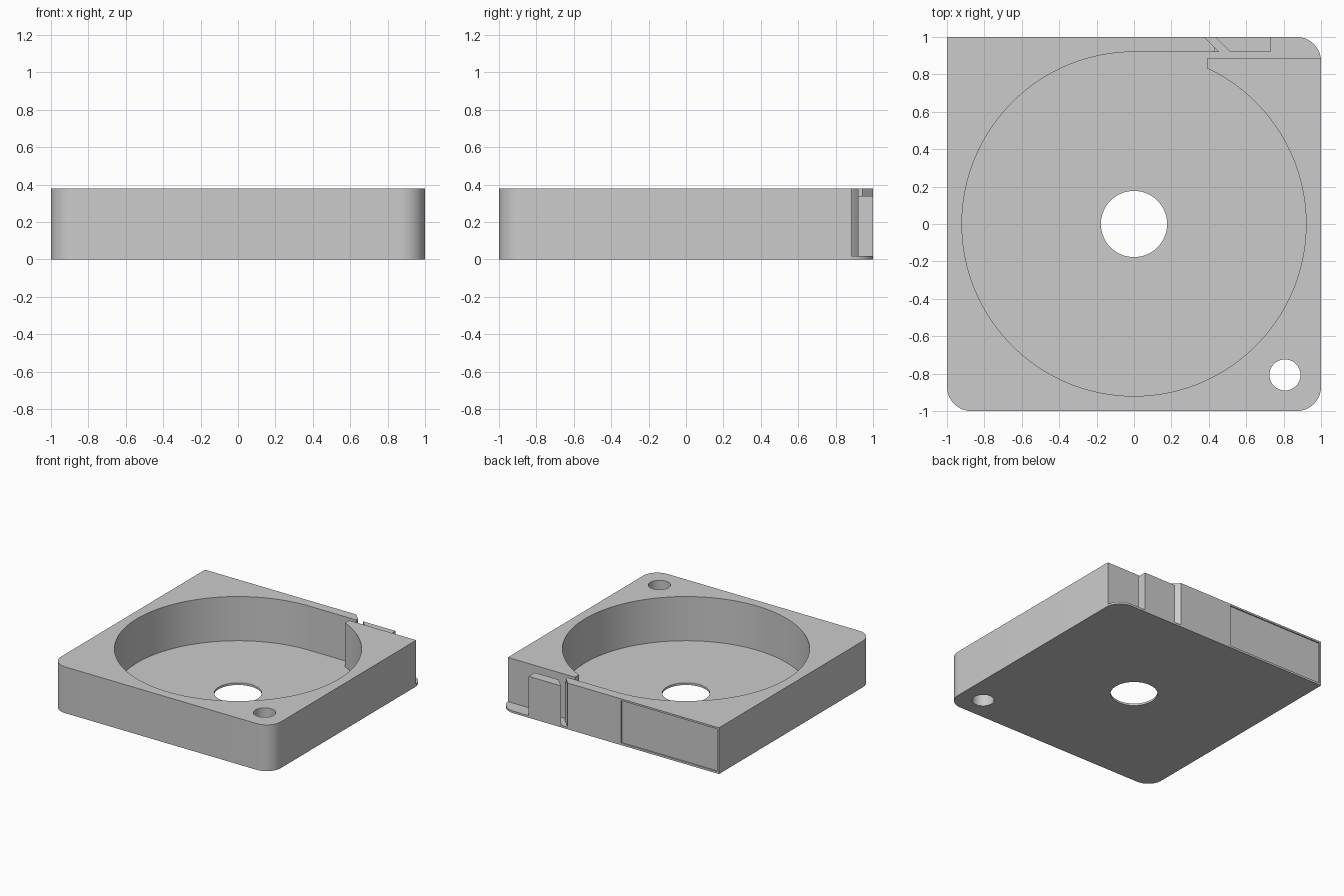
import bpy
import bmesh
import math

cube = bpy.data.objects.get("Cube")
if cube:
    bpy.data.objects.remove(cube, do_unlink=True)

HEIGHT, FLOOR = 0.38, 0.017
CAVITY_R, CORNER_R = 0.92, 0.13
CHANNEL_Y, LIP_X = 0.885, 0.39

grey = bpy.data.materials.new("light grey plastic")
grey.use_nodes = True
grey.diffuse_color = (0.6, 0.6, 0.6, 1)
grey.node_tree.nodes["Principled BSDF"].inputs["Base Color"].default_value = (0.6, 0.6, 0.6, 1)


def arc(cx, cy, r, start, end, steps):
    """Points along an arc, angles in degrees."""
    angles = [math.radians(start + (end - start) * i / steps) for i in range(steps + 1)]
    return [(cx + r * math.cos(a), cy + r * math.sin(a)) for a in angles]


def prism(name, outline, z0, z1):
    """Extrude a flat outline between two heights."""
    bm = bmesh.new()
    face = bm.faces.new([bm.verts.new((x, y, z0)) for x, y in outline])
    top = bmesh.ops.extrude_face_region(bm, geom=[face])["geom"]
    verts = [v for v in top if isinstance(v, bmesh.types.BMVert)]
    bmesh.ops.translate(bm, verts=verts, vec=(0, 0, z1 - z0))
    bmesh.ops.recalc_face_normals(bm, faces=bm.faces)
    mesh = bpy.data.meshes.new(name)
    bm.to_mesh(mesh)
    bm.free()
    mesh.materials.append(grey)
    obj = bpy.data.objects.new(name, mesh)
    bpy.context.collection.objects.link(obj)
    return obj


def box(name, x0, x1, y0, y1, z0, z1):
    return prism(name, [(x0, y0), (x1, y0), (x1, y1), (x0, y1)], z0, z1)


def cut(target, cutter):
    """Apply a boolean cut, then discard the cutter."""
    cutter.hide_render = True
    mod = target.modifiers.new("cut", 'BOOLEAN')
    mod.operation = 'DIFFERENCE'
    mod.solver = 'EXACT'
    mod.object = cutter
    bpy.context.view_layer.objects.active = target
    bpy.ops.object.modifier_apply(modifier=mod.name)
    bpy.data.objects.remove(cutter, do_unlink=True)


# Case: three rounded corners and one square corner at the back right
c = 1 - CORNER_R
outline = [(-1, 1)]
for cx, cy, start in ((-c, -c, 180), (c, -c, 270), (c, c, 0)):
    outline += arc(cx, cy, CORNER_R, start, start + 90, 16)
case = prism("case", outline, 0, HEIGHT)

# Round reel cavity running out into the tape channel
lip_angle = math.degrees(math.acos(LIP_X / CAVITY_R))
pocket = arc(0, 0, CAVITY_R, lip_angle, -270, 120)
pocket += [(0.455, CAVITY_R), (0.275, 1.1), (1.1, 1.1), (1.1, CHANNEL_Y), (LIP_X, CHANNEL_Y)]
cut(case, prism("pocket_cutter", pocket, FLOOR, 0.6))

# Centre hole and corner hole
for x, y, r in ((0, 0, 0.177), (0.807, -0.807, 0.083)):
    cut(case, prism("hole_cutter", arc(x, y, r, 0, 354.375, 63), -0.1, 0.6))

# Blunted top of the slanted wall tip
cut(case, box("tip_cutter", 0.43, 0.47, 0.91, 0.95, 0.34, 0.6))

# Shallow label recess on the back
cut(case, box("label_cutter", -0.983, -0.11, 0.99, 1.1, FLOOR, HEIGHT - 0.015))

# Slanted guide block outside the channel
guide = prism("guide_block", [(0.435, 1), (0.515, CAVITY_R), (0.73, CAVITY_R), (0.73, 1)], FLOOR, 0.34)

bpy.ops.object.select_all(action='DESELECT')
for obj in (case, guide):
    obj.select_set(True)
bpy.context.view_layer.objects.active = case
bpy.ops.object.shade_smooth_by_angle(angle=math.radians(30))
